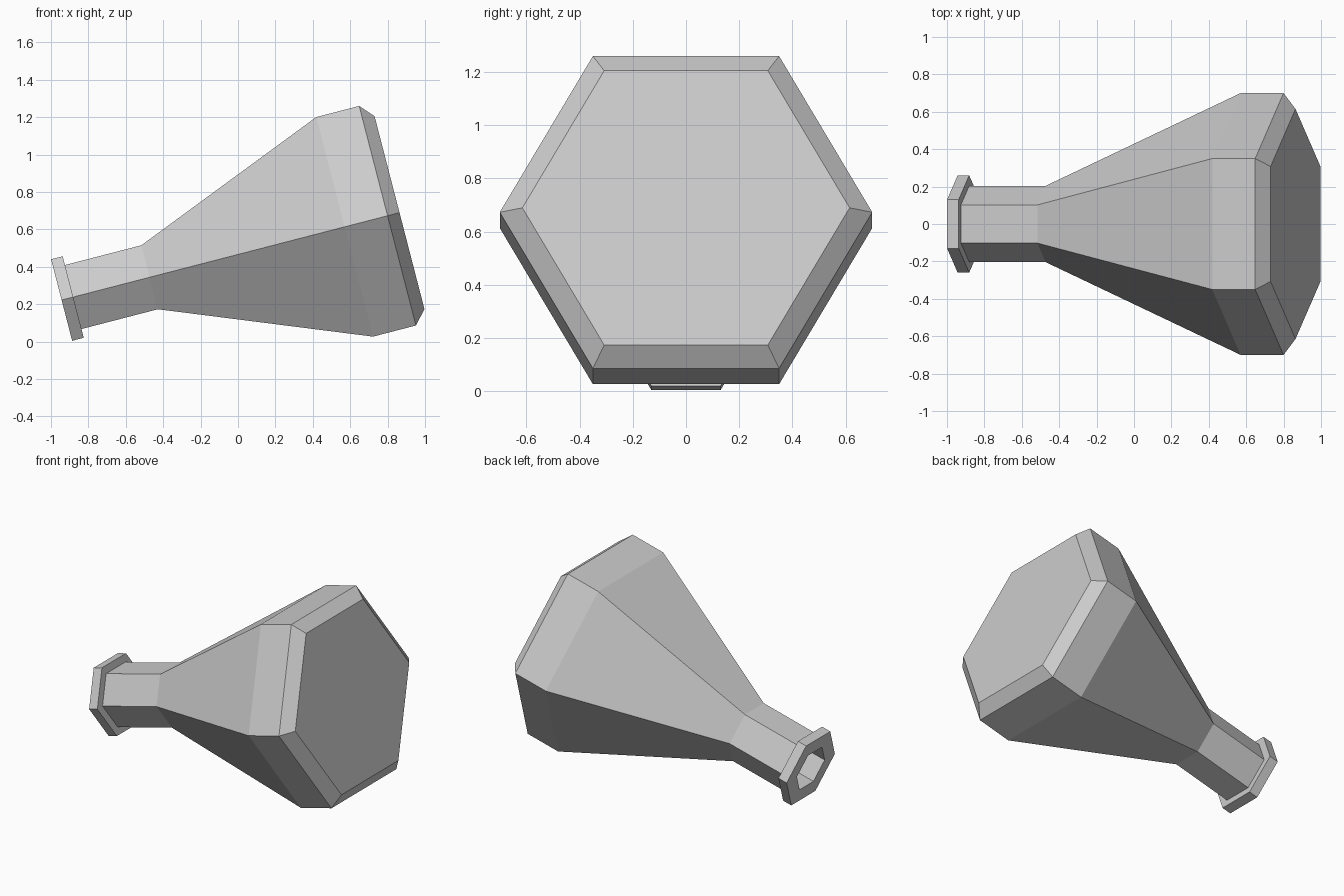
import bpy, bmesh, math
from mathutils import Matrix, Vector

if "Cube" in bpy.data.objects:
    bpy.data.objects.remove(bpy.data.objects["Cube"])

TILT = math.radians(14.5)   # rise of the flask axis towards its base
MOUTH = Vector((-0.943, 0.0, 0.222))

glass = bpy.data.materials.new("pale_grey_glass")
glass.diffuse_color = (0.6, 0.6, 0.6, 1.0)
glass.use_nodes = True
glass.node_tree.nodes["Principled BSDF"].inputs["Base Color"].default_value = glass.diffuse_color


def hex_lathe(name, profile):
    """Six-sided body from (distance along axis, radius) pairs, capped at the last ring."""
    bm = bmesh.new()
    rings = []
    for t, r in profile:
        rings.append([bm.verts.new((t, r * math.cos(k * math.pi / 3),
                                    r * math.sin(k * math.pi / 3))) for k in range(6)])
    for a, b in zip(rings, rings[1:]):
        for k in range(6):
            n = (k + 1) % 6
            bm.faces.new((a[k], a[n], b[n], b[k]))
    # closed ends: outer base and inner floor
    bm.faces.new(rings[0])
    bm.faces.new(rings[-1])
    bmesh.ops.recalc_face_normals(bm, faces=bm.faces)
    bm.transform(Matrix.Translation(MOUTH) @ Matrix.Rotation(-TILT, 4, 'Y'))
    mesh = bpy.data.meshes.new(name)
    bm.to_mesh(mesh)
    bm.free()
    mesh.materials.append(glass)
    obj = bpy.data.objects.new(name, mesh)
    bpy.context.collection.objects.link(obj)
    return obj


# Flask: inner floor and wall, rim, neck, shoulder, chamfered base
hex_lathe("flask", [
    (1.80, 0.61), (1.56, 0.64), (0.49, 0.15), (0.0, 0.15),   # cavity
    (0.0, 0.26), (0.064, 0.26), (0.064, 0.204),              # rim
    (0.486, 0.204), (1.563, 0.70),                           # neck and cone
    (1.80, 0.70), (1.866, 0.615),                            # belly and base
])
